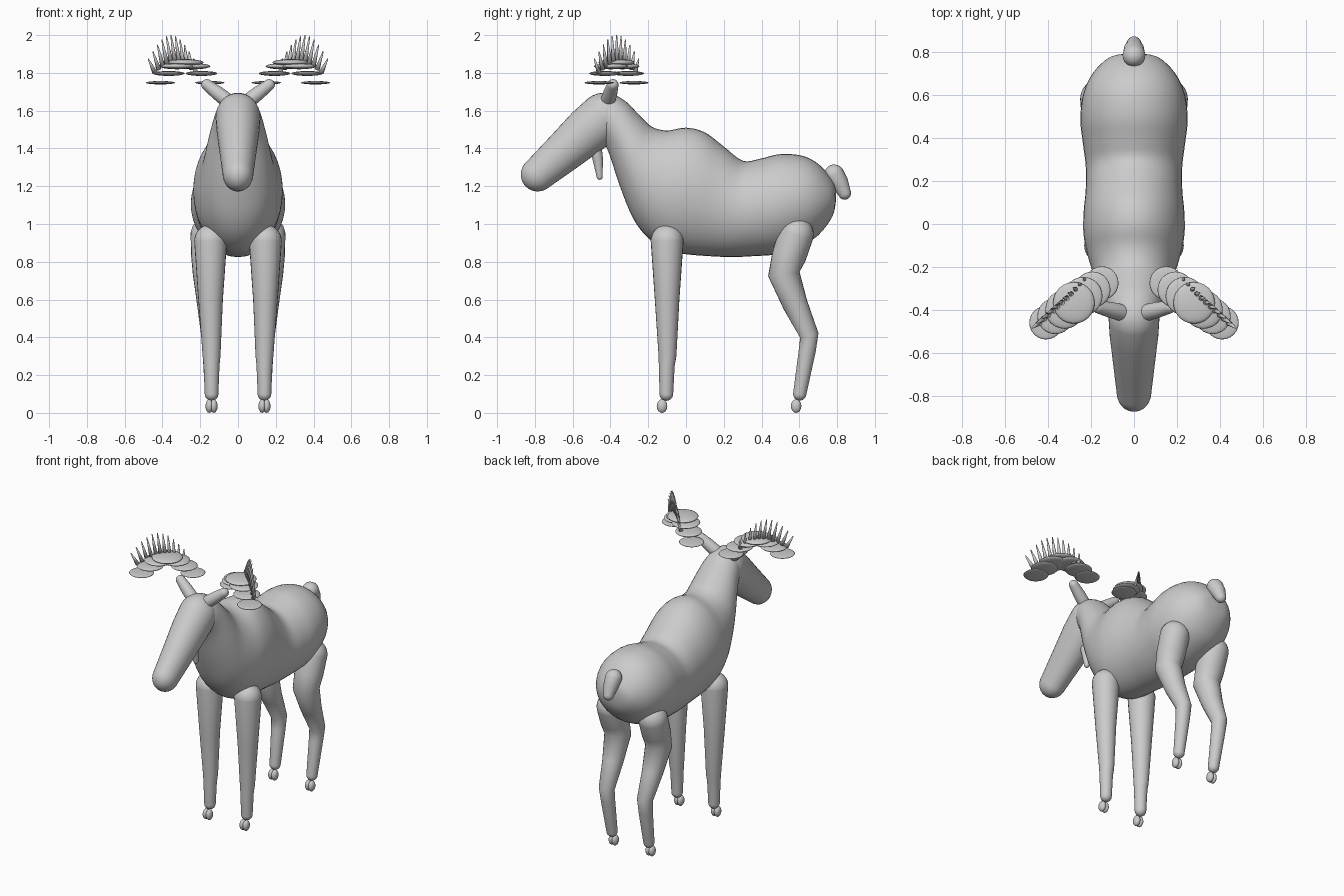
import bpy, bmesh
from math import sin, cos, pi
from mathutils import Vector, Matrix

if "Cube" in bpy.data.objects:
    bpy.data.objects.remove(bpy.data.objects["Cube"])


def finish(name, bm):
    bmesh.ops.recalc_face_normals(bm, faces=bm.faces[:])
    me = bpy.data.meshes.new(name)
    bm.to_mesh(me)
    bm.free()
    me.shade_smooth()
    ob = bpy.data.objects.new(name, me)
    bpy.context.collection.objects.link(ob)
    return ob


def skin(name, rings):
    """Bridge successive rings of points and close both ends."""
    bm = bmesh.new()
    loops = [[bm.verts.new(p) for p in r] for r in rings]
    n = len(loops[0])
    for a, b in zip(loops, loops[1:]):
        for i in range(n):
            j = (i + 1) % n
            bm.faces.new((a[i], a[j], b[j], b[i]))
    bm.faces.new(loops[0])
    bm.faces.new(loops[-1])
    return finish(name, bm)


def smooth_sections(keys, steps=4):
    """Catmull-Rom interpolation of section values."""
    out = []
    k = [keys[0]] + keys + [keys[-1]]
    for a, b, c, d in zip(k, k[1:], k[2:], k[3:]):
        for s in range(steps):
            t = s / steps
            out.append([0.5 * (2 * q + (r - p) * t + (2 * p - 5 * q + 4 * r - u) * t * t
                               + (3 * q - p - 3 * r + u) * t ** 3)
                        for p, q, r, u in zip(a, b, c, d)])
    return out + [keys[-1]]


def loft(name, keys, n=40):
    """Sections: top y, top z, bottom y, bottom z, half width."""
    rings = []
    for yt, zt, yb, zb, w in smooth_sections(keys):
        ring = []
        for i in range(n):
            a = 2 * pi * i / n
            f = 0.5 + 0.5 * sin(a)
            ring.append((w * cos(a), yb + (yt - yb) * f, zb + (zt - zb) * f))
        rings.append(ring)
    return skin(name, rings)


def limb(name, pts, flat=1.0, n=24):
    """Round-ended tube through (x, y, z, radius) points; flat scales width in x."""
    P = [Vector(p[:3]) for p in pts]
    R = [p[3] for p in pts]
    d0 = (P[1] - P[0]).normalized()
    d1 = (P[-1] - P[-2]).normalized()
    cap = [pi / 2 * k / 6 for k in range(6)]
    st = [(P[0] - d0 * R[0] * cos(a + .08), R[0] * sin(a + .08), d0) for a in cap]
    for i in range(len(P)):
        t = (P[min(i + 1, len(P) - 1)] - P[max(i - 1, 0)]).normalized()
        st.append((P[i], R[i], t))
    st += [(P[-1] + d1 * R[-1] * cos(a + .08), R[-1] * sin(a + .08), d1) for a in reversed(cap)]
    rings = []
    for c, r, t in st:
        u = Vector((1, 0, 0)) if abs(t.x) < 0.6 else Vector((0, 1, 0))
        u = (u - t * u.dot(t)).normalized()
        v = t.cross(u)
        rings.append([c + (u * cos(2 * pi * i / n) * flat + v * sin(2 * pi * i / n)) * r
                      for i in range(n)])
    return skin(name, rings)


def ellipsoid(name, loc, size, seg=24):
    bm = bmesh.new()
    bmesh.ops.create_uvsphere(bm, u_segments=seg, v_segments=seg // 2, radius=1,
                              matrix=Matrix.Translation(loc) @ Matrix.Diagonal((*size, 1)))
    return finish(name, bm)


def spike(name, base, tip, r):
    b, t = Vector(base), Vector(tip)
    d = t - b
    bm = bmesh.new()
    bmesh.ops.create_cone(bm, cap_ends=True, segments=10, radius1=r, radius2=r * .2, depth=d.length,
                          matrix=Matrix.Translation((b + t) / 2)
                          @ d.to_track_quat('Z', 'Y').to_matrix().to_4x4())
    return finish(name, bm)


# Body with rump, shoulder hump and rising neck
loft("body", [
    (.795, 1.15, .795, 1.13, .012), (.782, 1.22, .775, 1.04, .11), (.71, 1.31, .70, .94, .19),
    (.62, 1.36, .60, .88, .235), (.50, 1.37, .48, .84, .25), (.39, 1.345, .36, .83, .238),
    (.30, 1.335, .24, .825, .225), (.20, 1.41, .12, .83, .225), (.10, 1.485, .0, .84, .235),
    (.0, 1.51, -.10, .86, .235), (-.10, 1.495, -.20, .925, .215), (-.18, 1.515, -.28, 1.03, .19),
    (-.25, 1.58, -.35, 1.20, .165), (-.32, 1.65, -.41, 1.38, .135), (-.40, 1.69, -.455, 1.47, .11),
    (-.47, 1.68, -.49, 1.55, .06), (-.50, 1.65, -.50, 1.63, .01)])

# Head, dewlap and tail
limb("head", [(0, -.435, 1.563, .132), (0, -.52, 1.494, .126), (0, -.66, 1.37, .107),
              (0, -.785, 1.262, .09)], flat=.9, n=32)
limb("dewlap", [(0, -.485, 1.44, .035), (0, -.468, 1.35, .028), (0, -.457, 1.25, .016)])
limb("tail", [(0, .785, 1.262, .053), (0, .815, 1.215, .047), (0, .84, 1.163, .034)])

for s, side in ((1, "left"), (-1, "right")):
    # Legs
    limb("front_leg_" + side, [(s * .145, -.10, .91, .087), (s * .145, -.10, .6, .065),
                               (s * .14, -.098, .30, .047), (s * .14, -.102, .25, .042),
                               (s * .14, -.104, .10, .036)])
    limb("hind_leg_" + side, [(s * .158, .583, .945, .093), (s * .157, .545, .83, .091),
                              (s * .155, .518, .735, .084), (s * .15, .58, .57, .066),
                              (s * .145, .653, .41, .05), (s * .143, .642, .33, .045),
                              (s * .14, .602, .10, .035)])
    # Cloven hooves
    for leg, y in (("front", -.127), ("hind", .583)):
        for k in (-1, 1):
            ellipsoid(f"{leg}_hoof_{side}", (s * .14 + k * .012, y, .036), (.02, .028, .036), 16)

    # Antler beam
    limb("antler_beam_" + side, [(s * .05, -.415, 1.648, .04), (s * .11, -.40, 1.695, .037),
                                 (s * .165, -.387, 1.737, .03)])
    # Palm made of an arch of thin overlapping discs
    for i in range(7):
        t = i / 6
        k = min(i, 6 - i)
        r = (.078, .084, .09, .097)[k]
        ellipsoid("antler_palm_" + side,
                  (s * (.15 + .26 * t), -.275 - .185 * t, (1.748, 1.797, 1.835, 1.855)[k]),
                  (r, r, (.009, .013, .016, .018)[k]))
    # Fan of tines along the arch
    for i in range(11):
        t = i / 10
        a = sin(pi * t)
        spike("antler_tine_" + side,
              (s * (.225 + .215 * t), -.27 - .19 * t, 1.80 + .055 * a),
              (s * (.235 + .24 * t), -.25 - .235 * t, 1.875 + .125 * a), .014)
